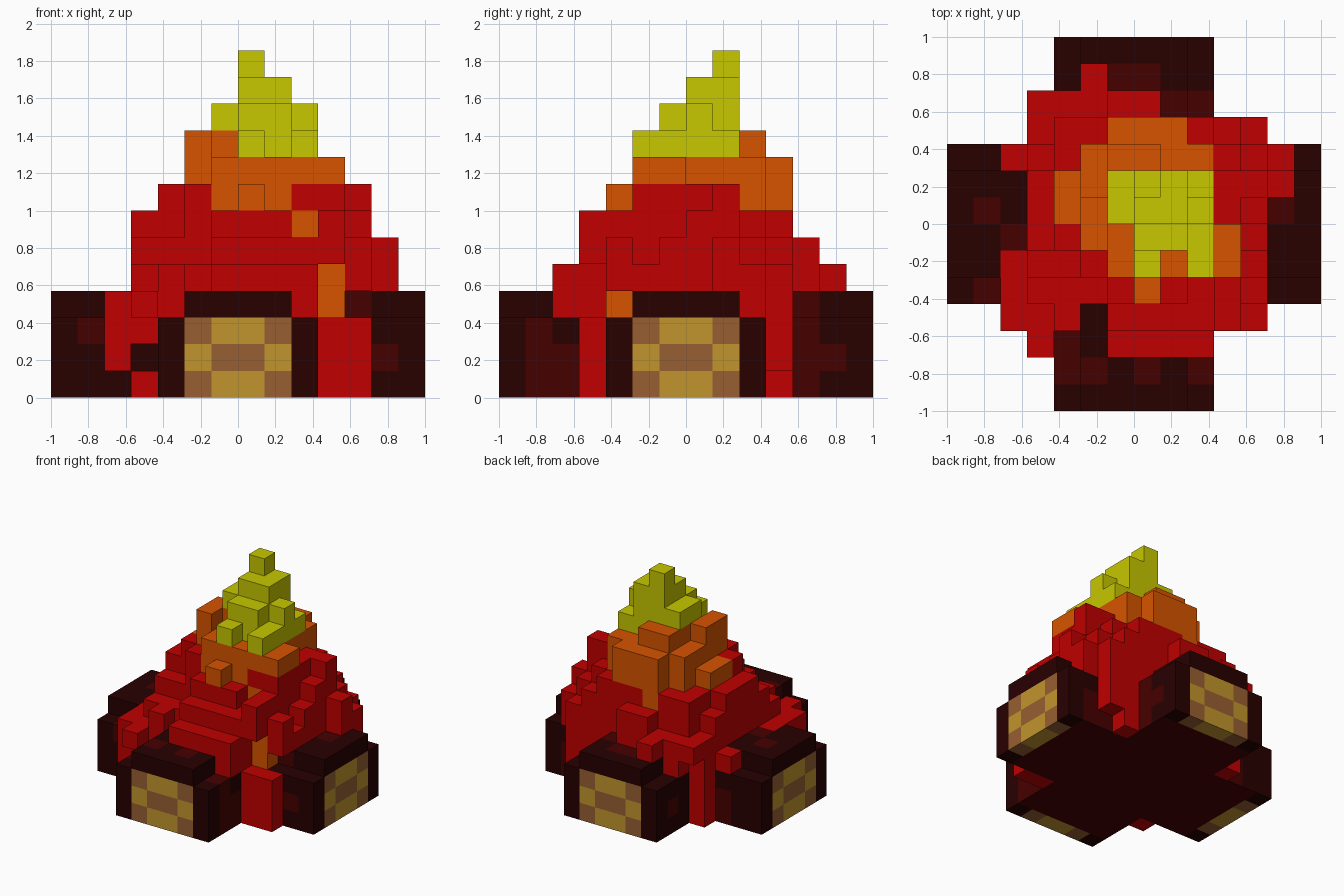
import bpy, bmesh, random
from mathutils import Vector

random.seed(4)
GRID = 14                      # blocks along the longest side
UNIT = 2 / GRID

cube = bpy.data.objects.get("Cube")
if cube:
    bpy.data.objects.remove(cube)


def make_material(name, red, green, blue):
    mat = bpy.data.materials.new(name)
    mat.use_nodes = True
    mat.diffuse_color = (red, green, blue, 1)
    mat.node_tree.nodes["Principled BSDF"].inputs["Base Color"].default_value = (red, green, blue, 1)
    return mat


materials = {
    "bark": make_material("dark bark", .021, 0, 0),
    "ember": make_material("ember bark", .062, 0, 0),
    "tan": make_material("cut wood", .54, .30, .026),
    "brown": make_material("cut wood rings", .31, .117, .032),
    "red": make_material("red fire", .53, 0, 0),
    "orange": make_material("orange fire", .68, .088, 0),
    "yellow": make_material("yellow fire", .57, .57, 0),
}
names = list(materials)
blocks = {}                    # grid cell -> (part, colour)


def fill(part, colour, xs, ys, zs):
    """Fill a box of blocks with one colour."""
    for x in xs:
        for y in ys:
            for z in zs:
                blocks[x, y, z] = (part, colour)


def log_top(across):
    """Height of a log: full in the middle, one block lower at its edges."""
    return 4 if 5 <= across <= 8 else 3 if across in (4, 9) else 0


# Logs: two crossed beams with stepped top edges and wooden cut ends
embers_on_top = {(6, 12), (7, 12), (8, 11), (9, 11), (4, 2), (4, 1), (5, 1),
                 (7, 1), (9, 1), (1, 7), (2, 6), (12, 7)}
embers_on_side = {(1, 4, 2), (12, 4, 1), (11, 4, 0), (11, 5, 3), (9, 1, 1), (9, 2, 1),
                  (9, 2, 0), (9, 1, 0), (9, 1, 2), (9, 11, 0), (9, 11, 1), (9, 12, 1)}


def log_colour(along, across, cell):
    x, y, z = cell
    if along in (0, GRID - 1):
        if 5 <= across <= 8 and z < 3:
            middle = across in (6, 7)
            return "brown" if middle == (z == 1) else "tan"
        return "bark"
    if cell in embers_on_side:
        return "ember"
    if z == log_top(across) - 1:
        return "ember" if (x, y) in embers_on_top else "bark"
    # the sides turned to the back and left get scattered embers
    hidden_side = (x == across == 4) or (y == across == 9)
    return "ember" if hidden_side and random.random() < .55 else "bark"


for across in range(4, 10):
    for along in range(GRID):
        for z in range(log_top(across)):
            for part, cell in (("log_across", (along, across, z)),
                               ("log_lengthwise", (across, along, z))):
                blocks.setdefault(cell, (part, log_colour(along, across, cell)))


# Fire: stepped mound, one height profile per row from back to front
def fire_colour(x, y, z):
    if z >= 9 and 6 <= x and y <= 8 and (x > 6 or z > 9):
        return "yellow"
    if z >= 8:
        return "orange"
    if y >= 9 and 5 <= x <= 9 and z >= 7:
        return "orange"
    if y == 10 and x == 6 and z == 6:
        return "orange"
    if z == 7 and ((y <= 5 and 6 <= x <= 8) or (x == 4 and y in (7, 8))):
        return "orange"
    return "red"


fire_rows = [
    (5, "5"),
    (3, "55566"),
    (3, "577999765"),
    (2, "4679AA99765"),
    (3, "789BDCA886"),
    (3, "78ABCCB87"),
    (3, "78A9BBA96"),
    (2, "46689A9A95"),
    (2, "4555787676"),
    (2, "445.66667"),
    (3, "4..5555"),
]
for y, (first, profile) in zip(range(12, 1, -1), fire_rows):
    for x, level in enumerate(profile, first):
        if level == ".":
            continue
        top = int(level, 16)
        in_cross = 4 <= x <= 9 or 4 <= y <= 9
        base = min(max(log_top(x), log_top(y)), top - 1) if in_cross else top - 1
        for z in range(base, top):
            tint = fire_colour(x, y, z)
            blocks[x, y, z] = (tint + "_fire", tint)

# Flames that lick down between the logs
for xs, y, zs in (((3,), 10, range(5)), ((10,), 10, range(6)),
                  ((11,), 10, range(1, 5)), ((10, 11), 3, range(3)),
                  ((10,), 3, (5,)), ((2,), 3, range(1, 4)),
                  ((3,), 3, (0, 2, 3))):
    fill("red_fire", "red", xs, (y,), zs)

# Orange sparks at the front
blocks.pop((11, 4, 3), None)
fill("orange_fire", "orange", (10,), (4,), (3, 4))
fill("orange_fire", "orange", (9,), (5,), (6,))


def build_part(part):
    """Make one mesh from the outer faces of a part's blocks."""
    bm = bmesh.new()
    for cell, (owner, tint) in blocks.items():
        if owner != part:
            continue
        centre = Vector(cell) + Vector((.5, .5, .5))
        inner = all(0 < place < GRID - 1 for place in cell[:2])
        for axis in range(3):
            for side in (-1, 1):
                neighbour = list(cell)
                neighbour[axis] += side
                if tuple(neighbour) in blocks:
                    continue
                out, u, v = Vector(), Vector(), Vector()
                out[axis] = side / 2
                u[(axis + 1) % 3] = .5
                v[(axis + 2) % 3] = side / 2
                corners = (-u - v, u - v, u + v, v - u)
                points = [centre + out + corner for corner in corners]
                face = bm.faces.new([bm.verts.new(
                    ((p.x - GRID / 2) * UNIT, (p.y - GRID / 2) * UNIT, p.z * UNIT)) for p in points])
                # the logs glow underneath, except at their ends
                glowing = tint == "bark" and inner and out.z < 0
                face.material_index = names.index("ember" if glowing else tint)
    bmesh.ops.remove_doubles(bm, verts=bm.verts, dist=UNIT / 100)
    mesh = bpy.data.meshes.new(part)
    bm.to_mesh(mesh)
    bm.free()
    for mat in materials.values():
        mesh.materials.append(mat)
    bpy.context.collection.objects.link(bpy.data.objects.new(part, mesh))


for part in sorted({owner for owner, tint in blocks.values()}):
    build_part(part)
